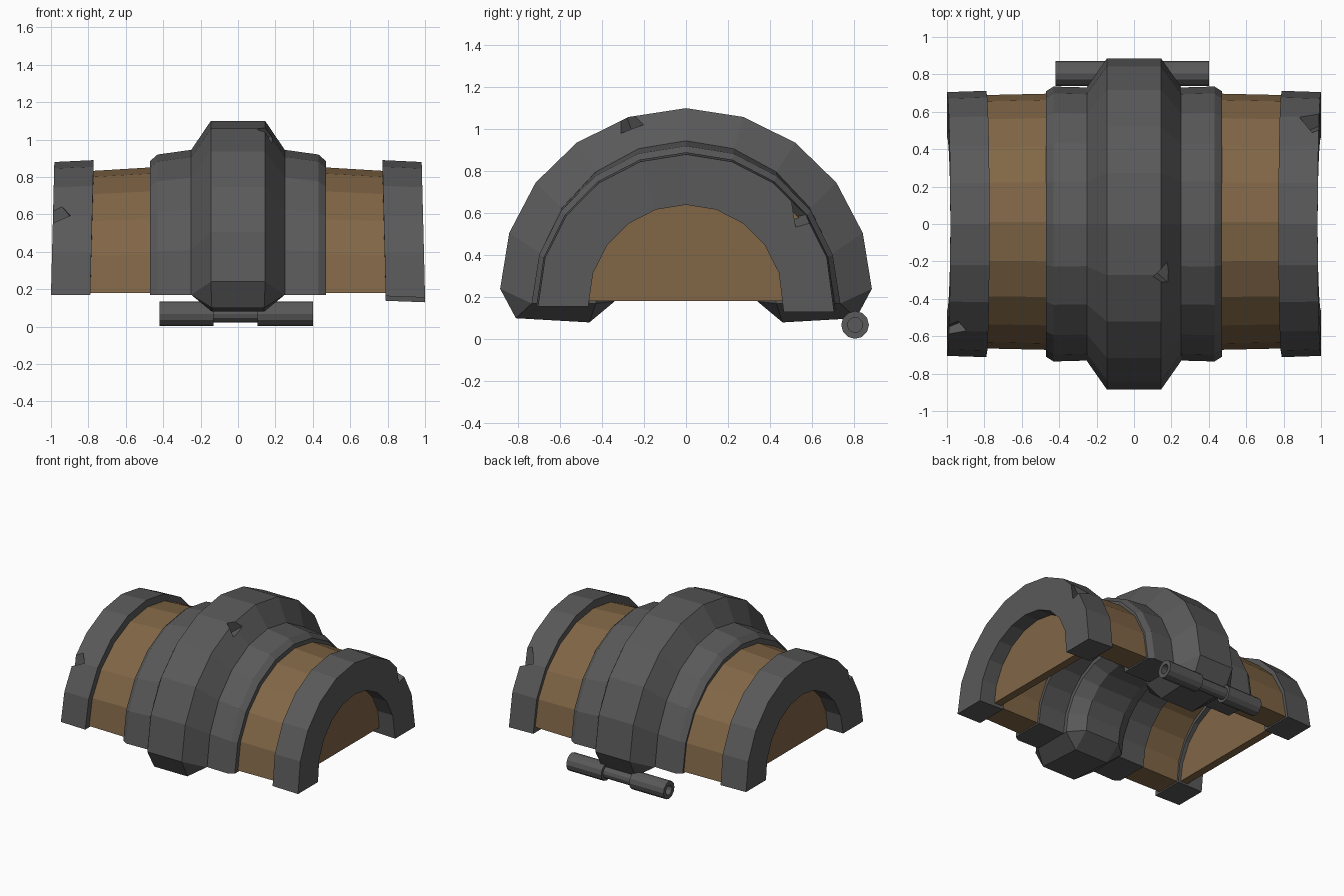
import bpy, bmesh, math
from mathutils import Vector

if "Cube" in bpy.data.objects:
    bpy.data.objects.remove(bpy.data.objects["Cube"])


def material(name, col):
    m = bpy.data.materials.new(name)
    m.diffuse_color = (*col, 1)
    m.use_nodes = True
    m.node_tree.nodes["Principled BSDF"].inputs["Base Color"].default_value = m.diffuse_color
    return m


IRON = material("dark iron", (0.1, 0.1, 0.1))
WOOD = material("brown wood", (0.22, 0.133, 0.062))


def loft(name, loops, mat, closed=False):
    """Skin a list of equal-length vertex loops."""
    bm = bmesh.new()
    rows = [[bm.verts.new(p) for p in lp] for lp in loops]
    k = len(rows[0])
    pairs = list(zip(rows, rows[1:] + rows[:1]))
    for a, b in pairs if closed else pairs[:-1]:
        for i in range(k):
            j = (i + 1) % k
            bm.faces.new((a[i], a[j], b[j], b[i]))
    if not closed:
        bm.faces.new(rows[0])
        bm.faces.new(rows[-1][::-1])
    bmesh.ops.remove_doubles(bm, verts=bm.verts, dist=0.0005)
    bmesh.ops.recalc_face_normals(bm, faces=bm.faces)
    me = bpy.data.meshes.new(name)
    bm.to_mesh(me)
    bm.free()
    me.materials.append(mat)
    ob = bpy.data.objects.new(name, me)
    bpy.context.collection.objects.link(ob)
    return ob


def arch_loops(section, lean=0.0, y0=0.0, n=10):
    """Sweep a section of (x, y radius, z radius, base z) over a half circle."""
    loops = []
    for s in range(n + 1):
        t = math.pi * s / n
        loops.append([(x - math.copysign(lean * math.sin(t), x),
                       y0 + ry * math.cos(t), zc + rz * math.sin(t))
                      for x, ry, rz, zc in section])
    return loops


def chip(ob, apex, out, size, depth=0.3, turn=0.0):
    """Knock a pointed three-sided notch out of an iron edge."""
    rot = Vector(out).to_track_quat('Z', 'Y')
    apex = Vector(apex)
    bm = bmesh.new()
    bm.verts.new(apex)
    for i in range(3):
        a = turn + math.tau * i / 3
        bm.verts.new(apex + rot @ Vector((size * math.cos(a), size * math.sin(a), depth)))
    bmesh.ops.convex_hull(bm, input=bm.verts)
    bmesh.ops.recalc_face_normals(bm, faces=bm.faces)
    me = bpy.data.meshes.new("chip_cutter")
    bm.to_mesh(me)
    bm.free()
    me.materials.append(IRON)
    cut = bpy.data.objects.new("chip_cutter", me)
    bpy.context.collection.objects.link(cut)
    cut.hide_render = True
    mod = ob.modifiers.new("chip", 'BOOLEAN')
    mod.operation = 'DIFFERENCE'
    mod.solver = 'EXACT'
    mod.object = cut
    bpy.context.view_layer.update()
    dg = bpy.context.evaluated_depsgraph_get()
    new = bpy.data.meshes.new_from_object(ob.evaluated_get(dg))
    ob.modifiers.clear()
    ob.data = new
    bpy.data.objects.remove(cut)


# Curved wooden lid shell, open underneath
loft("lid_planks", arch_loops([
    (-0.9, 0.675, 0.645, 0.18), (-0.45, 0.685, 0.672, 0.18),
    (0.45, 0.685, 0.672, 0.18), (0.9, 0.675, 0.645, 0.18),
    (0.9, 0.49, 0.49, 0.18), (-0.9, 0.49, 0.49, 0.18)], y0=0.012), WOOD)

# Wooden boards closing both ends
for side, label in ((-1, "left"), (1, "right")):
    rim = [(0.52 * math.cos(math.pi * i / 10), 0.183 + 0.52 * math.sin(math.pi * i / 10))
           for i in range(11)]
    loft(label + "_end_board",
         [[(side * x, y, z) for y, z in rim] for x in (0.81, 0.87)], WOOD)

# Iron end rings
rings = {}
for side, label in ((-1, "left"), (1, "right")):
    sec = [(side * x, ry, rz, 0.17) for x, ry, rz in (
        (0.79, 0.712, 0.72), (1.0, 0.705, 0.71),
        (1.0, 0.465, 0.47), (0.79, 0.465, 0.47))]
    loops = arch_loops(sec, lean=0.018)
    if side > 0:  # this ring hangs a little lower
        for k, low in ((0, 0.13), (-1, 0.155)):
            loops[k] = [(x, y, low + (0.008 if abs(x) < 0.9 else 0)) for x, y, z in loops[k]]
    rings[side] = loft(label + "_end_ring", loops, IRON)
chip(rings[-1], (-0.89, -0.51, 0.58), (-1, -0.9, 0.4), 0.26)
chip(rings[1], (0.88, 0.48, 0.57), (1, 0.9, 0.5), 0.28)

# Flat iron band under the central bulge
half = [(0.25, 0.73, 0.775), (0.43, 0.735, 0.75), (0.47, 0.71, 0.715), (0.47, 0.46, 0.46)]
band = [(x, a, b, 0.17) for x, a, b in half]
band = [(-x, a, b, c) for x, a, b, c in reversed(band)] + band
loft("middle_band", arch_loops(band), IRON)

# Raised central ring with faceted feet
sec = [(-0.25, 0.735, 0.775, 0.17), (-0.145, 0.885, 0.86, 0.24),
       (0.145, 0.885, 0.86, 0.24), (0.25, 0.735, 0.775, 0.17),
       (0.25, 0.43, 0.43, 0.17), (0.145, 0.34, 0.36, 0.18),
       (-0.145, 0.34, 0.36, 0.18), (-0.25, 0.43, 0.43, 0.17)]
foot = [(-0.14, 0.81, 0.1)] * 2 + [(0.14, 0.81, 0.1)] * 2 \
    + [(0.14, 0.46, 0.08)] * 2 + [(-0.14, 0.46, 0.08)] * 2
sweep = arch_loops(sec)
# Close each foot with a flat sole and slanted sides
bm_sole = [[(x, s * y, z) for x, y, z in foot] for s in (1, -1)]
centre = loft("central_ring", [bm_sole[0]] + sweep + [bm_sole[1]], IRON)
chip(centre, (0.11, -0.25, 0.97), (0.7, -0.25, 0.8), 0.3)

# Hinge tube along the back, with a blind hole at each end
prof = [(-0.36, 0), (-0.36, 0.036), (-0.42, 0.036), (-0.42, 0.066),
        (-0.13, 0.066), (-0.13, 0.045), (0.105, 0.045), (0.105, 0.066),
        (0.4, 0.066), (0.4, 0.036), (0.34, 0.036), (0.34, 0)]
loft("hinge_tube", [[(x, 0.805 + r * math.cos(a), 0.068 + r * math.sin(a))
                     for x, r in prof]
                    for a in (math.tau * i / 12 for i in range(12))], IRON, closed=True)
